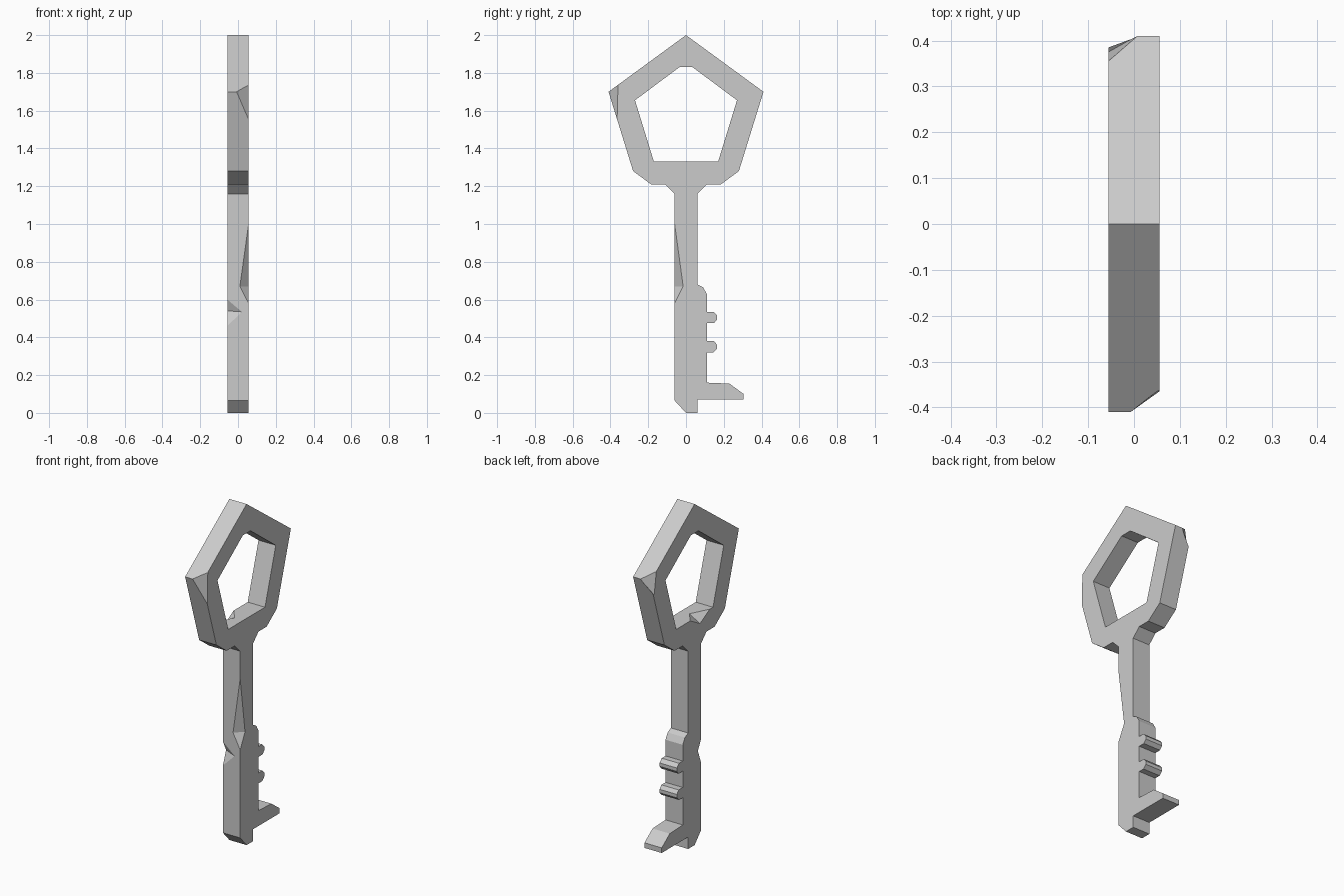
import bpy, bmesh
from mathutils import Vector

cube = bpy.data.objects.get("Cube")
if cube:
    bpy.data.objects.remove(cube, do_unlink=True)

HALF = 0.056  # half thickness of the key

grey = bpy.data.materials.new("worn grey metal")
grey.use_nodes = True
grey.diffuse_color = (0.6, 0.6, 0.6, 1)
grey.node_tree.nodes["Principled BSDF"].inputs["Base Color"].default_value = (0.6, 0.6, 0.6, 1)


def finish(name, bm):
    bmesh.ops.recalc_face_normals(bm, faces=bm.faces)
    mesh = bpy.data.meshes.new(name)
    bm.to_mesh(mesh)
    bm.free()
    mesh.materials.append(grey)
    obj = bpy.data.objects.new(name, mesh)
    bpy.context.collection.objects.link(obj)
    return obj


def prism(name, outline, half=HALF):
    """Extrude a (y, z) outline through the thickness of the key."""
    bm = bmesh.new()
    face = bm.faces.new([bm.verts.new((-half, y, z)) for y, z in outline])
    out = bmesh.ops.extrude_face_region(bm, geom=[face])
    moved = [v for v in out["geom"] if isinstance(v, bmesh.types.BMVert)]
    bmesh.ops.translate(bm, verts=moved, vec=(2 * half, 0, 0))
    return finish(name, bm)


def carve(target, cutter):
    """Subtract the cutter, then discard it."""
    cutter.hide_render = True
    mod = target.modifiers.new("cut", "BOOLEAN")
    mod.operation = "DIFFERENCE"
    mod.solver = "EXACT"
    mod.object = cutter
    bpy.context.view_layer.objects.active = target
    bpy.ops.object.modifier_apply(modifier=mod.name)
    bpy.data.objects.remove(cutter, do_unlink=True)


def chip(target, corners, outside):
    """Knock a chip off: hull of corners on the surface and a point outside it."""
    bm = bmesh.new()
    for p in corners + [outside]:
        bm.verts.new(Vector(p))
    bmesh.ops.convex_hull(bm, input=bm.verts)
    carve(target, finish("chip_cutter", bm))


def mirrored(half_outline):
    return half_outline + [(-y, z) for y, z in reversed(half_outline) if y > 0]


# Pentagonal bow with its opening
bow = prism("bow", mirrored([(0, 2), (0.41, 1.7), (0.28, 1.28), (0.185, 1.21), (0.11, 1.21)]))
carve(bow, prism("bow_opening",
                 mirrored([(0.035, 1.83), (0.27, 1.655), (0.17, 1.33)]), 0.2))

# Shank with neck, blade and hooked foot
shank = prism("shank", [
    (-0.11, 1.21), (-0.06, 1.16), (-0.06, 0.065), (0, 0), (0.06, 0), (0.06, 0.07),
    (0.305, 0.07), (0.305, 0.1), (0.23, 0.155), (0.11, 0.16), (0.11, 0.63),
    (0.09, 0.665), (0.06, 0.68), (0.06, 1.16), (0.11, 1.21)])

# Two small teeth on the blade, mirror images of each other
for name, middle, flip in (("upper_tooth", 0.505, 1), ("lower_tooth", 0.35, -1)):
    prism(name, [(y, middle + flip * dz) for y, dz in (
        (0.1, 0.03), (0.145, 0.03), (0.165, 0.01),
        (0.165, -0.01), (0.148, -0.03), (0.1, -0.03))])

# Worn corners of the bow
chip(bow, [(-0.01, -0.412, 1.7), (HALF, -0.36, 1.736), (HALF, -0.365, 1.54)],
     (0.15, -0.55, 1.69))
chip(bow, [(0.01, 0.412, 1.7), (-HALF, 0.355, 1.74), (-HALF, 0.375, 1.61)],
     (-0.15, 0.55, 1.69))

# Nick on the inner lower edge of the bow
chip(bow, [(-HALF, -0.14, 1.33), (-HALF, 0.04, 1.33), (-HALF, -0.05, 1.28), (0, -0.03, 1.33)],
     (-0.1, -0.05, 1.39))

# Worn notches along the front edges of the shank
chip(shank, [(HALF, -0.06, 1.0), (0.01, -0.06, 0.67), (HALF, -0.015, 0.67), (HALF, -0.06, 0.58)],
     (0.12, -0.12, 0.72))
chip(shank, [(-HALF, -0.06, 0.6), (0.02, -0.06, 0.535), (-HALF, -0.03, 0.54), (-HALF, -0.06, 0.46)],
     (-0.12, -0.12, 0.53))
